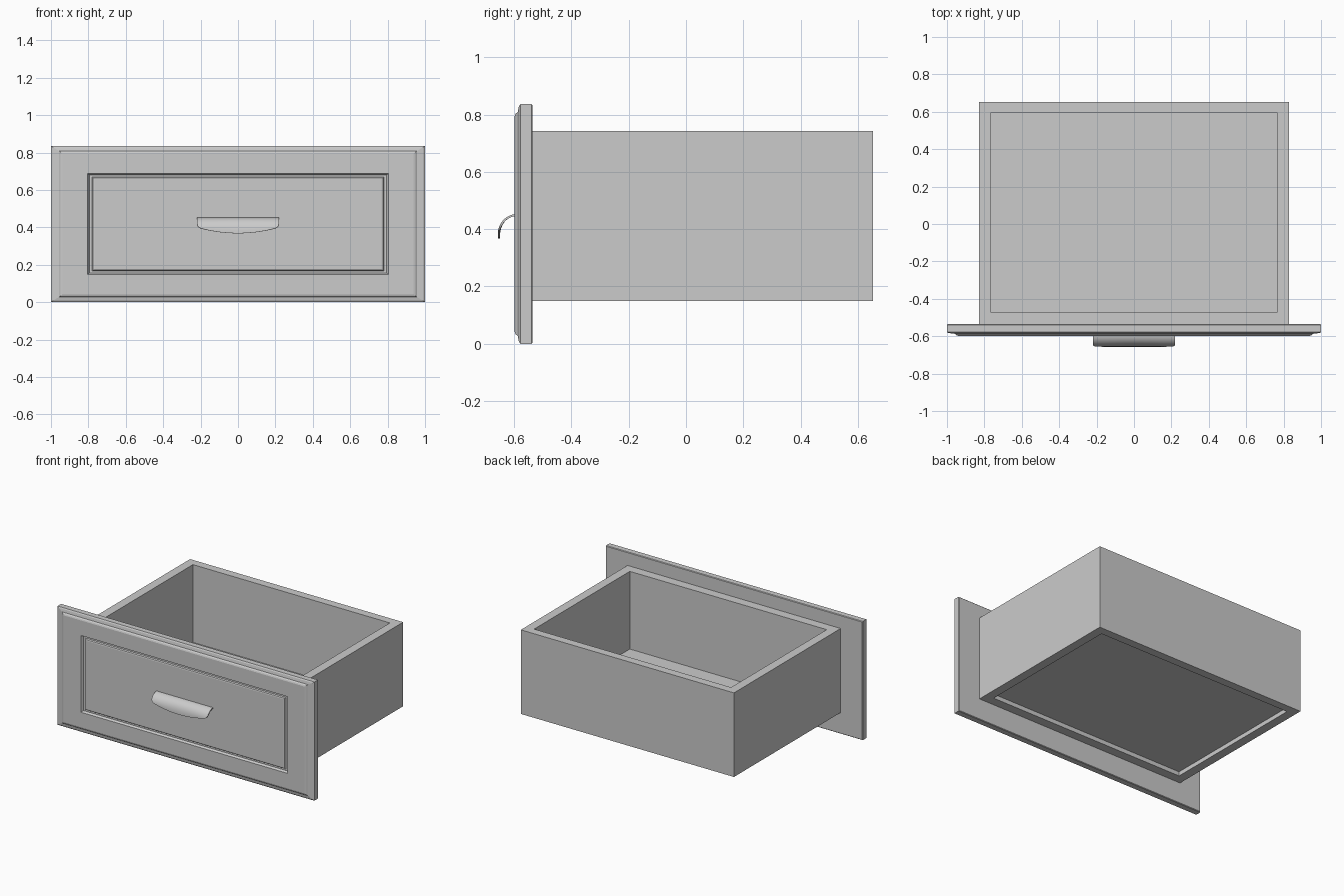
import bpy, bmesh, math

if "Cube" in bpy.data.objects:
    bpy.data.objects.remove(bpy.data.objects["Cube"], do_unlink=True)

GREY = (0.6, 0.6, 0.6, 1)
grey = bpy.data.materials.new("plain grey")
grey.use_nodes = True
grey.diffuse_color = GREY
grey.node_tree.nodes["Principled BSDF"].inputs["Base Color"].default_value = GREY


def finish(bm, name):
    bmesh.ops.recalc_face_normals(bm, faces=bm.faces)
    mesh = bpy.data.meshes.new(name)
    bm.to_mesh(mesh)
    bm.free()
    mesh.materials.append(grey)
    obj = bpy.data.objects.new(name, mesh)
    bpy.context.collection.objects.link(obj)
    return obj


def bridge(bm, a, b):
    n = len(a)
    for i in range(n):
        bm.faces.new((a[i], a[(i + 1) % n], b[(i + 1) % n], b[i]))


# Drawer front: nested rectangles (half width, half height, y) make the mouldings
MID_Z = 0.418
RINGS = [
    (0.996, 0.414, -0.535), (1.0, 0.418, -0.539), (1.0, 0.418, -0.578),
    (0.99, 0.410, -0.583), (0.958, 0.391, -0.587), (0.948, 0.384, -0.595),
    (0.938, 0.376, -0.598), (0.805, 0.270, -0.598), (0.795, 0.262, -0.582),
    (0.78, 0.252, -0.582), (0.774, 0.247, -0.590), (0.764, 0.240, -0.592),
]
bm = bmesh.new()
loops = [[bm.verts.new((sx * hx, y, MID_Z + sz * hz))
          for sx, sz in ((-1, -1), (1, -1), (1, 1), (-1, 1))]
         for hx, hz, y in RINGS]
for a, b in zip(loops, loops[1:]):
    bridge(bm, a, b)
bm.faces.new(loops[0])
bm.faces.new(loops[-1])
finish(bm, "drawer_front")

# Drawer box: one wall frame, open above, with a recessed floor
OUTER = (-0.83, 0.83, -0.535, 0.652)
INNER = (-0.767, 0.767, -0.47, 0.594)
BOTTOM, TOP = 0.15, 0.742


def rectangle(bm, bounds, z):
    x0, x1, y0, y1 = bounds
    return [bm.verts.new((x, y, z))
            for x, y in ((x0, y0), (x1, y0), (x1, y1), (x0, y1))]


bm = bmesh.new()
frame = [rectangle(bm, b, z) for b, z in
         ((OUTER, BOTTOM), (OUTER, TOP), (INNER, TOP), (INNER, BOTTOM))]
for i in range(4):
    bridge(bm, frame[i], frame[(i + 1) % 4])
finish(bm, "box_walls")

bm = bmesh.new()
low, high = rectangle(bm, INNER, 0.18), rectangle(bm, INNER, 0.195)
bridge(bm, low, high)
bm.faces.new(low)
bm.faces.new(high)
finish(bm, "box_floor")

# Cup handle: a quarter-round sheet with a bowed lower lip
HALF, COLS, ROWS = 0.22, 32, 12
TOP_Z, BACK_Y, DEPTH, DROP = 0.449, -0.590, 0.063, 0.066


def lip_drop(x):
    u = abs(x) / HALF
    bow = 0.081 - 0.032 * u ** 2
    corner = max(0, (u - 0.9) / 0.1)
    return bow - 0.022 * (1 - math.sqrt(max(0, 1 - corner ** 2)))


def sheet_point(x, t):
    # Quarter ellipse down to DROP, then straight down to the lip
    drop = lip_drop(x)
    end = math.acos(max(0, 1 - drop / DROP))
    a = end * t
    z = TOP_Z - DROP * (1 - math.cos(a))
    if drop > DROP:
        z -= (drop - DROP) * t ** 4
    return (x, BACK_Y - DEPTH * math.sin(a), z)


bm = bmesh.new()
grid = []
for i in range(COLS + 1):
    x = HALF * math.sin(math.pi * (i / COLS - 0.5))
    grid.append([bm.verts.new(sheet_point(x, j / ROWS)) for j in range(ROWS + 1)])
for a, b in zip(grid, grid[1:]):
    for j in range(ROWS):
        bm.faces.new((a[j], b[j], b[j + 1], a[j + 1]))
handle = finish(bm, "cup_handle")
solid = handle.modifiers.new("thickness", "SOLIDIFY")
solid.thickness = 0.007
solid.offset = 0
bpy.context.view_layer.objects.active = handle
handle.select_set(True)
bpy.ops.object.modifier_apply(modifier=solid.name)
bpy.ops.object.shade_smooth_by_angle(angle=math.radians(35))
